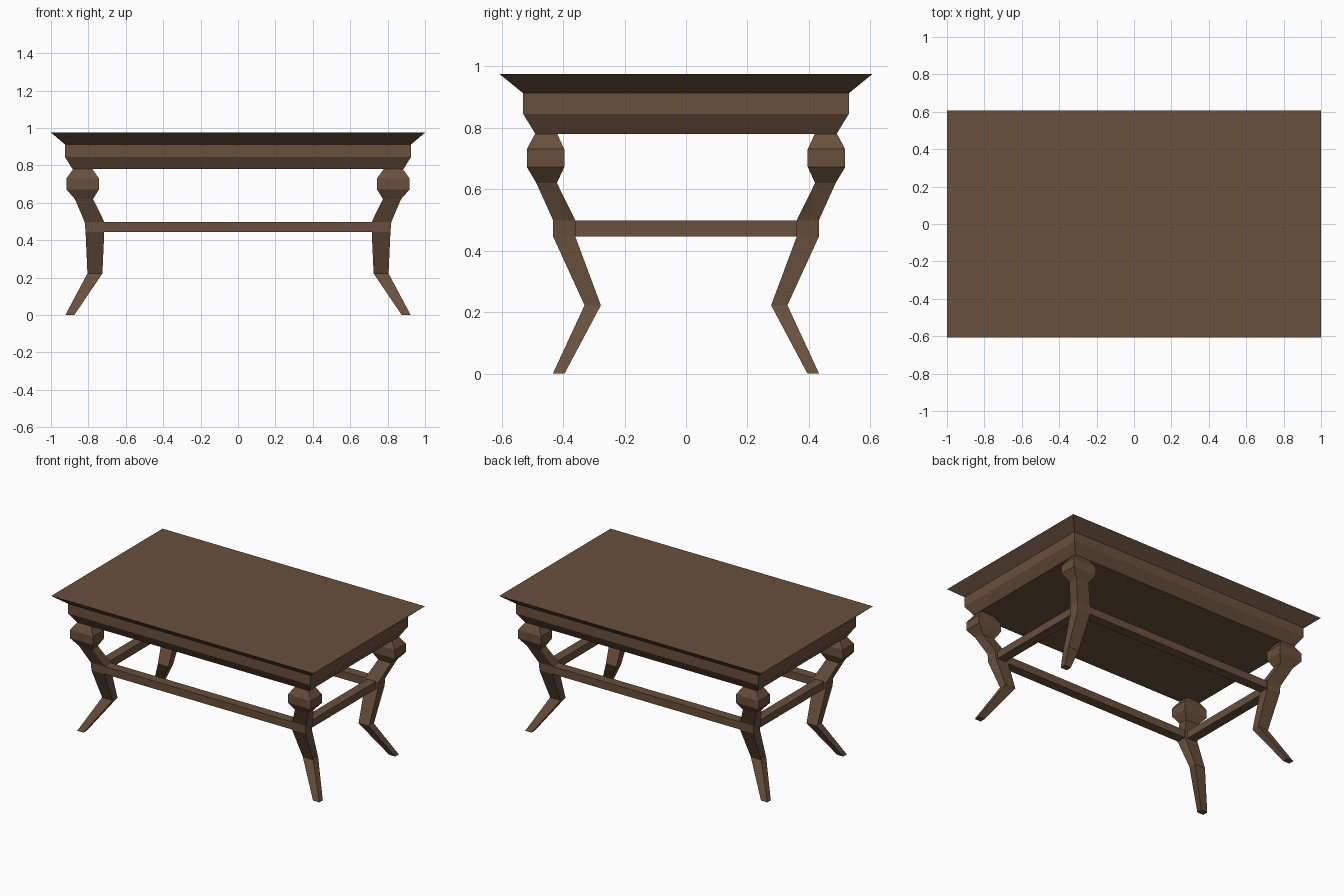
import bpy, bmesh

if "Cube" in bpy.data.objects:
    bpy.data.objects.remove(bpy.data.objects["Cube"])

wood = bpy.data.materials.new("dark brown wood")
wood.diffuse_color = (0.14, 0.08, 0.045, 1)
wood.use_nodes = True
wood.node_tree.nodes["Principled BSDF"].inputs["Base Color"].default_value = wood.diffuse_color


def loft(name, rings):
    """Closed solid through rectangular sections (x0, x1, y0, y1, z)."""
    bm = bmesh.new()
    loops = []
    for x0, x1, y0, y1, z in rings:
        loops.append([bm.verts.new(p) for p in
                      ((x0, y0, z), (x1, y0, z), (x1, y1, z), (x0, y1, z))])
    for a, b in zip(loops, loops[1:]):
        for i in range(4):
            j = (i + 1) % 4
            bm.faces.new((a[i], a[j], b[j], b[i]))
    bm.faces.new(loops[0][::-1])
    bm.faces.new(loops[-1])
    bmesh.ops.recalc_face_normals(bm, faces=bm.faces)
    mesh = bpy.data.meshes.new(name)
    bm.to_mesh(mesh)
    bm.free()
    mesh.materials.append(wood)
    obj = bpy.data.objects.new(name, mesh)
    bpy.context.collection.objects.link(obj)
    return obj


def mirror(obj, x, y):
    mod = obj.modifiers.new("mirror", 'MIRROR')
    mod.use_axis = (x, y, False)
    mod.use_mirror_merge = False


# Table top: flared slab, straight apron, tapered underside
loft("table_top", [(-x, x, -y, y, z) for x, y, z in
                   ((0.885, 0.49, 0.78), (0.925, 0.53, 0.845),
                    (0.925, 0.53, 0.912), (1.0, 0.607, 0.975))])

# Bent legs with knobs, from foot to top
legs = loft("legs", [
    (0.875, 0.923, 0.395, 0.433, 0.0),
    (0.725, 0.805, 0.277, 0.33, 0.222),
    (0.715, 0.815, 0.36, 0.432, 0.445),
    (0.715, 0.82, 0.36, 0.432, 0.498),
    (0.775, 0.872, 0.42, 0.487, 0.62),
    (0.743, 0.918, 0.396, 0.518, 0.672),
    (0.743, 0.918, 0.396, 0.518, 0.73),
    (0.78, 0.88, 0.42, 0.49, 0.782),
])
mirror(legs, True, True)

# Stretcher frame joining the legs
long_rails = loft("long_stretchers", [(-0.76, 0.76, 0.365, 0.43, z) for z in (0.445, 0.498)])
mirror(long_rails, False, True)
side_rails = loft("side_stretchers", [(0.735, 0.8, -0.4, 0.4, z) for z in (0.4455, 0.4975)])
mirror(side_rails, True, False)
